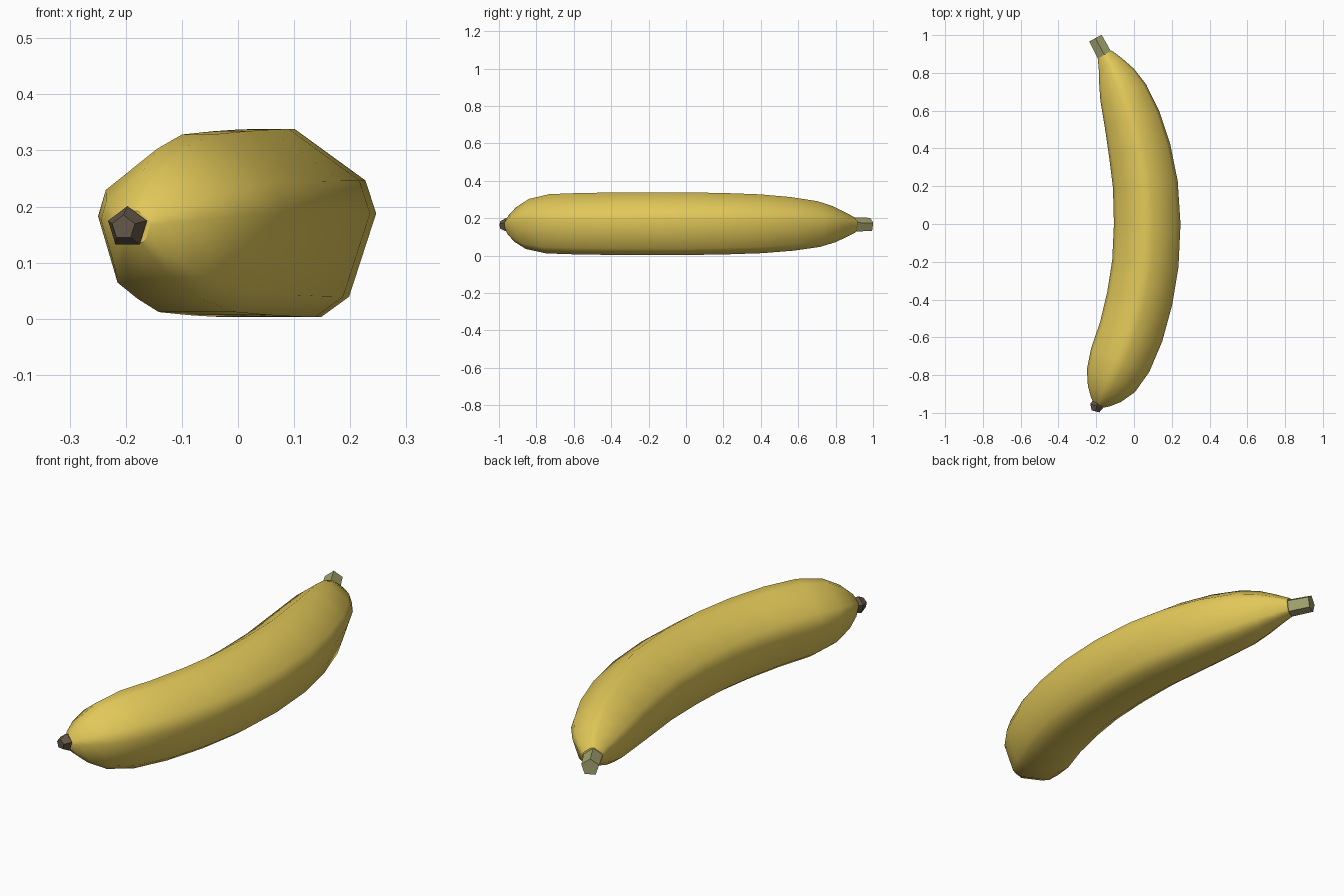
import bpy, bmesh, math
from mathutils import Vector

if "Cube" in bpy.data.objects:
    bpy.data.objects.remove(bpy.data.objects["Cube"])

ZC = 0.163  # height of the centre line


def material(name, rgb):
    m = bpy.data.materials.new(name)
    m.diffuse_color = (*rgb, 1)
    m.use_nodes = True
    m.node_tree.nodes["Principled BSDF"].inputs["Base Color"].default_value = m.diffuse_color
    return m


def loft(name, stations, angles, mat, smooth):
    """Sweep a polygon section along a flat path of (x, y, radius)."""
    bm = bmesh.new()
    pts = [Vector((x, y, ZC)) for x, y, r in stations]
    rings = []
    for i, (x, y, r) in enumerate(stations):
        t = (pts[min(i + 1, len(pts) - 1)] - pts[max(i - 1, 0)]).normalized()
        side = Vector((-t.y, t.x, 0))
        if side.x < 0:
            side = -side
        rings.append([bm.verts.new(pts[i] + r * (side * math.cos(a) + Vector((0, 0, math.sin(a)))))
                      for a in angles])
    n = len(angles)
    for a, b in zip(rings, rings[1:]):
        for k in range(n):
            bm.faces.new((a[k], a[(k + 1) % n], b[(k + 1) % n], b[k]))
    bm.faces.new(rings[0])
    bm.faces.new(rings[-1])
    bmesh.ops.recalc_face_normals(bm, faces=bm.faces[:])
    for f in bm.faces:
        f.smooth = smooth and len(f.verts) == 4
    me = bpy.data.meshes.new(name)
    bm.to_mesh(me)
    bm.free()
    me.materials.append(mat)
    ob = bpy.data.objects.new(name, me)
    bpy.context.collection.objects.link(ob)
    return ob


pentagon = [math.radians(90 + 72 * k) for k in range(5)]
# pentagon with each corner cut off
cut_pentagon = [math.radians(90 + 72 * k + d) for k in range(5) for d in (-10, 10)]

# peel: curved body from the stem end to the blossom end
loft("banana_body", [
    (-0.155, 0.897, 0.043), (-0.125, 0.845, 0.070), (-0.092, 0.780, 0.102),
    (-0.057, 0.695, 0.130), (-0.010, 0.555, 0.152), (0.030, 0.390, 0.167),
    (0.060, 0.210, 0.174), (0.070, 0.000, 0.178), (0.060, -0.210, 0.178),
    (0.030, -0.395, 0.177), (-0.015, -0.570, 0.174), (-0.073, -0.720, 0.168),
    (-0.122, -0.830, 0.142), (-0.157, -0.900, 0.098), (-0.177, -0.943, 0.055),
    (-0.184, -0.960, 0.030)], cut_pentagon,
    material("banana yellow", (0.76, 0.58, 0.10)), True)

# stem
loft("stem", [(-0.153, 0.888, 0.042), (-0.204, 0.984, 0.039)], pentagon,
     material("stem green", (0.37, 0.37, 0.16)), False)

# dark blossom tip
loft("blossom_tip", [(-0.188, -0.940, 0.030), (-0.197, -0.962, 0.038), (-0.204, -0.992, 0.022)],
     pentagon, material("tip brown", (0.13, 0.095, 0.065)), False)
